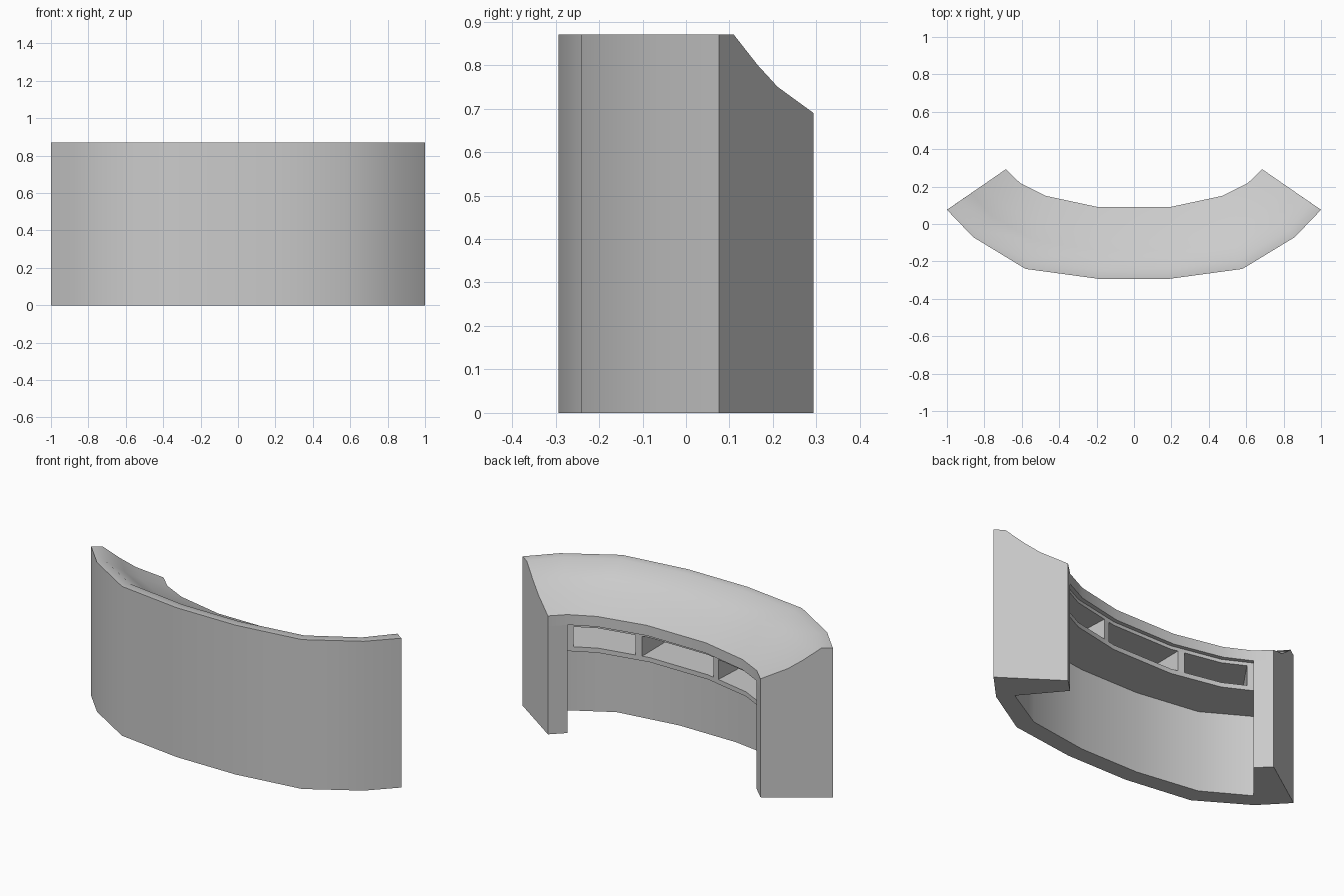
import bpy, bmesh, math
from mathutils import Vector

if "Cube" in bpy.data.objects:
    bpy.data.objects.remove(bpy.data.objects["Cube"])


def mirrored(half):
    """Plan line listed from the middle to the right end -> whole line, left to right."""
    return [Vector((-x, y)) for x, y in reversed(half)] + [Vector(p) for p in half]


# Plan lines: outer face, inside of the rim, and user-side edge
OUTER = mirrored([(0.19, -0.293), (0.58, -0.24), (0.86, -0.07), (1.0, 0.076)])
RIM = mirrored([(0.18, -0.243), (0.56, -0.19), (0.825, -0.035), (0.95, 0.11)])
INNER = mirrored([(0.19, 0.09), (0.47, 0.15), (0.61, 0.22), (0.685, 0.293)])


def along(line, t):
    i = min(int(t), len(line) - 2)
    return line[i].lerp(line[i + 1], t - i)


def plan_point(t, f):
    """Depth f: -1 = outer face, 0 = inside of rim, 1 = user-side edge."""
    rim = along(RIM, t)
    return rim.lerp(along(INNER, t), f) if f >= 0 else rim.lerp(along(OUTER, t), -f)


def sweep(name, profile, stations, smooth=30):
    """Sweep a closed (depth, z) profile along the plan lines."""
    bm = bmesh.new()
    rings = [[bm.verts.new((*plan_point(t, f), z)) for f, z in profile] for t in stations]
    n = len(profile)
    for r, s in zip(rings, rings[1:]):
        for i in range(n):
            j = (i + 1) % n
            bm.faces.new((r[i], r[j], s[j], s[i]))
    bm.faces.new(rings[0])
    bm.faces.new(rings[-1][::-1])
    bmesh.ops.recalc_face_normals(bm, faces=bm.faces)
    mesh = bpy.data.meshes.new(name)
    bm.to_mesh(mesh)
    bm.free()
    obj = bpy.data.objects.new(name, mesh)
    bpy.context.collection.objects.link(obj)
    bpy.ops.object.select_all(action='DESELECT')
    obj.select_set(True)
    bpy.context.view_layer.objects.active = obj
    bpy.ops.object.shade_smooth_by_angle(angle=math.radians(smooth))
    return obj


def box(f0, f1, z0, z1):
    return [(f0, z0), (f1, z0), (f1, z1), (f0, z1)]


BETWEEN = range(1, 7)          # stations between the pedestals
TOP, EDGE, UNDER = 0.87, 0.69, 0.63
SHELF, FLOOR = 0.467, 0.494    # underside and upper side of the shelf
PANEL = 0.14                   # inside face of the front panel
SETBACK = 0.93

# Front panel and scooped worktop in one curved shell
sweep("front_and_worktop",
      [(-1, 0), (-1, TOP), (0, TOP), (0.30, 0.80), (0.55, 0.75),
       (1, EDGE), (1, UNDER), (PANEL, UNDER), (PANEL, 0)], range(8), 58)

# Wedge-shaped end pedestals
sweep("left_pedestal", box(PANEL, 1, 0, UNDER), (0, 1))
sweep("right_pedestal", box(PANEL, 1, 0, UNDER), (6, 7))

# Cubby unit under the worktop: shelf, top board, dividers
sweep("cubby_shelf", box(PANEL, SETBACK, SHELF, FLOOR), BETWEEN)
sweep("cubby_top", box(PANEL, SETBACK, UNDER - 0.02, UNDER), BETWEEN)
for i, (t0, t1) in enumerate([(4.14, 4.27), (5.8, 6)]):
    for side, span in (("right", (t0, t1)), ("left", (7 - t1, 7 - t0))):
        sweep(f"{side}_divider_{i + 1}",
              box(PANEL, SETBACK, FLOOR, UNDER - 0.02), span)
